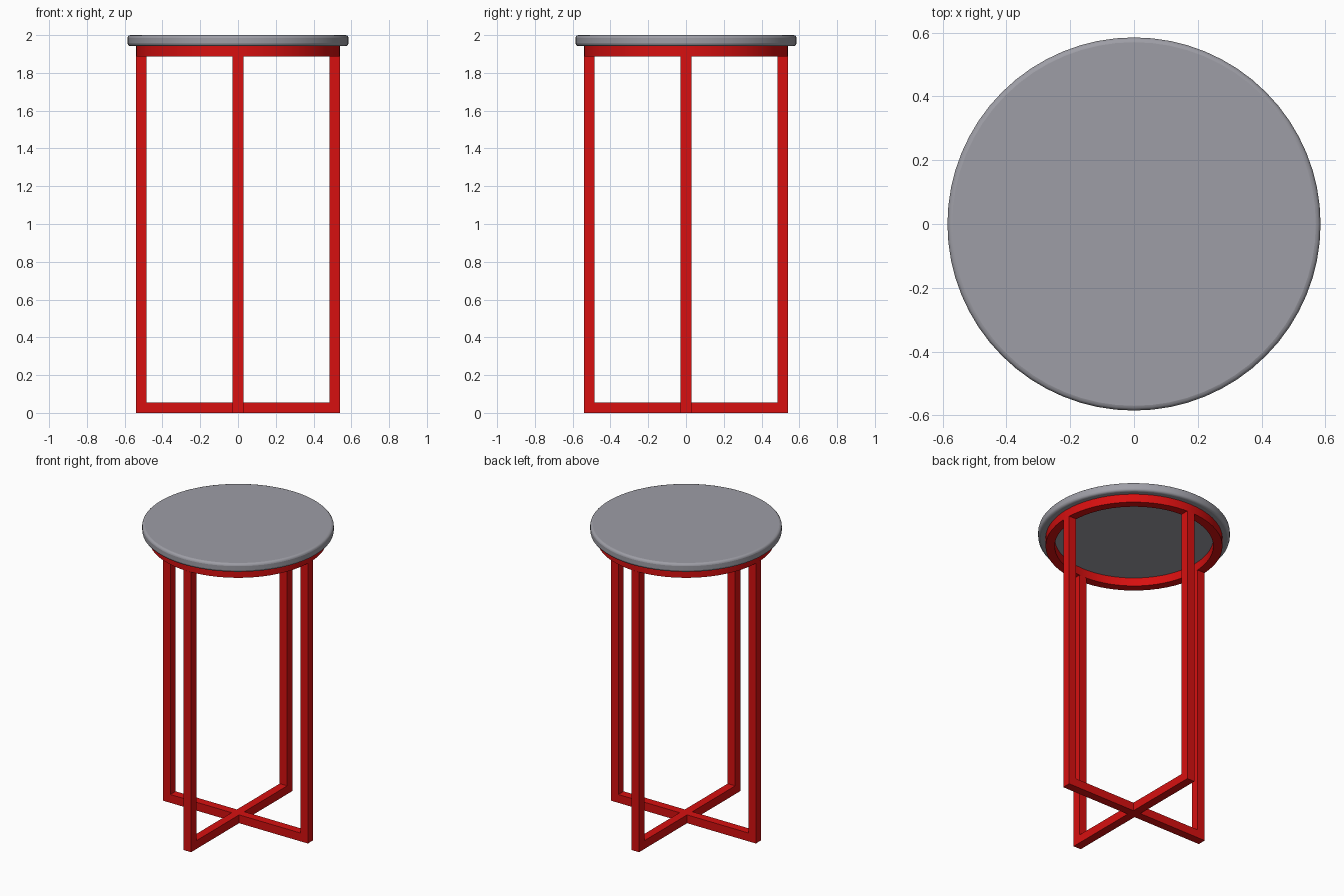
import bpy, math

if "Cube" in bpy.data.objects:
    bpy.data.objects.remove(bpy.data.objects["Cube"])

def material(name, rgb):
    m = bpy.data.materials.new(name)
    m.diffuse_color = (*rgb, 1)
    m.use_nodes = True
    m.node_tree.nodes["Principled BSDF"].inputs["Base Color"].default_value = m.diffuse_color
    return m

red = material("red_metal", (0.68, 0.005, 0.005))
grey = material("grey_seat", (0.34, 0.34, 0.38))

R, T = 0.54, 0.056        # frame outer radius, tube thickness
RING_Z0, SEAT_Z0, TOP = 1.886, 1.942, 2.0

def add_mesh(name, verts, faces, mat):
    me = bpy.data.meshes.new(name)
    me.from_pydata(verts, [], faces)
    me.materials.append(mat)
    ob = bpy.data.objects.new(name, me)
    bpy.context.collection.objects.link(ob)
    return ob

def smooth(ob, deg):
    bpy.ops.object.select_all(action='DESELECT')
    ob.select_set(True)
    bpy.context.view_layer.objects.active = ob
    bpy.ops.object.shade_smooth_by_angle(angle=math.radians(deg))

# U-shaped leg frames: two legs joined by a floor bar, crossed at right angles
def leg_frame(name, angle):
    i = R - T
    outline = [(-R, 0), (R, 0), (R, RING_Z0), (i, RING_Z0),
               (i, T), (-i, T), (-i, RING_Z0), (-R, RING_Z0)]
    n = len(outline)
    verts = [(x, y, z) for y in (-T / 2, T / 2) for x, z in outline]
    quads = [(0, 1, 4, 5), (1, 2, 3, 4), (0, 5, 6, 7)]
    faces = quads + [tuple(k + n for k in reversed(q)) for q in quads]
    faces += [(k, k + n, (k + 1) % n + n, (k + 1) % n) for k in range(n)]
    add_mesh(name, verts, faces, red).rotation_euler.z = angle

leg_frame("side_leg_frame", 0)
leg_frame("front_back_leg_frame", math.pi / 2)

# Support ring under the seat
N = 64
profile = [(R - T, RING_Z0), (R, RING_Z0), (R, SEAT_Z0), (R - T, SEAT_Z0)]
verts = [(r * math.cos(2 * math.pi * s / N), r * math.sin(2 * math.pi * s / N), z)
         for s in range(N) for r, z in profile]
faces = [(s * 4 + k, (s + 1) % N * 4 + k, (s + 1) % N * 4 + (k + 1) % 4, s * 4 + (k + 1) % 4)
         for s in range(N) for k in range(4)]
smooth(add_mesh("support_ring", verts, faces, red), 30)

# Round seat with softened rims
bpy.ops.mesh.primitive_cylinder_add(vertices=N, radius=0.585, depth=TOP - SEAT_Z0,
                                    location=(0, 0, (TOP + SEAT_Z0) / 2))
seat = bpy.context.object
seat.name = "seat"
seat.data.materials.append(grey)
bev = seat.modifiers.new("rim", 'BEVEL')
bev.width, bev.segments = 0.015, 3
bev.limit_method, bev.angle_limit = 'ANGLE', math.radians(40)
smooth(seat, 35)
